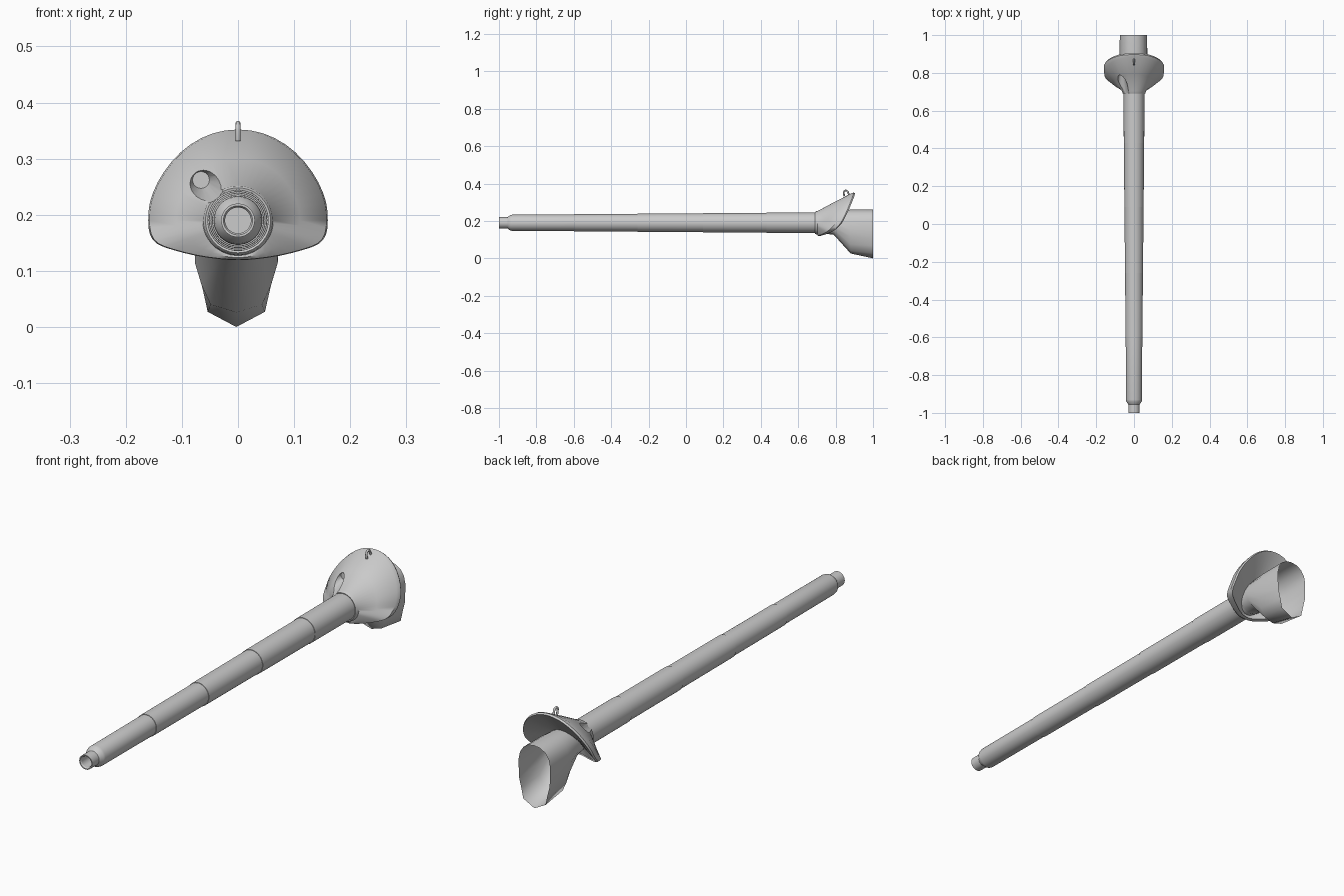
import bpy, bmesh, math
from mathutils import Vector

if "Cube" in bpy.data.objects:
    bpy.data.objects.remove(bpy.data.objects["Cube"])

AXIS_Z = 0.19
steel = bpy.data.materials.new("steel_grey")
steel.diffuse_color = (0.6, 0.6, 0.6, 1)
steel.use_nodes = True
steel.node_tree.nodes["Principled BSDF"].inputs["Base Color"].default_value = steel.diffuse_color


def make_object(name, bm, angle=30):
    bmesh.ops.recalc_face_normals(bm, faces=bm.faces)
    me = bpy.data.meshes.new(name)
    bm.to_mesh(me)
    bm.free()
    ob = bpy.data.objects.new(name, me)
    bpy.context.collection.objects.link(ob)
    me.materials.append(steel)
    smooth(ob, angle)
    return ob


def smooth(ob, angle=30):
    bpy.ops.object.select_all(action='DESELECT')
    ob.select_set(True)
    bpy.context.view_layer.objects.active = ob
    bpy.ops.object.shade_smooth_by_angle(angle=math.radians(angle))


def loft(name, rings, cap_start=False, cap_end=False, closed=False, angle=30):
    """Skin a list of point rings that all have the same count."""
    bm = bmesh.new()
    loops = [[bm.verts.new(p) for p in r] for r in rings]
    pairs = list(zip(loops, loops[1:]))
    if closed:
        pairs.append((loops[-1], loops[0]))
    n = len(loops[0])
    for a, b in pairs:
        for i in range(n):
            j = (i + 1) % n
            bm.faces.new((a[i], a[j], b[j], b[i]))
    if cap_start:
        bm.faces.new(loops[0])
    if cap_end:
        bm.faces.new(loops[-1])
    return make_object(name, bm, angle)


def circle(r, y, angles, x=0, z=AXIS_Z):
    return [Vector((x + r * math.sin(a), y, z + r * math.cos(a))) for a in angles]


def mirror_half(half):
    """Complete an outline running from top centre to bottom centre."""
    return half + [(-p[0],) + tuple(p[1:]) for p in half[-2:0:-1]]


def refine(ring):
    """Add a rounded midpoint to every side of a closed ring."""
    out = []
    n = len(ring)
    for i, p in enumerate(ring):
        q = ring[(i + 1) % n]
        out += [p, (p + q) * 0.5625 - (ring[i - 1] + ring[(i + 2) % n]) * 0.0625]
    return out


even = [math.tau * i / 48 for i in range(48)]

# Barrel: bore, muzzle, chamfer and stepped sleeves growing to the rear
profile = [(0.023, -0.85), (0.023, -0.995), (0.026, -1.0), (0.030, -1.0), (0.030, -0.955),
           (0.041, -0.94), (0.043, -0.93)]
r = 0.043
for y in (-0.60, -0.26, 0.09, 0.43):
    profile += [(r + 0.0008, y), (r + 0.0028, y)]
    r += 0.0028
profile += [(r + 0.0006, 0.75)]
loft("barrel", [circle(pr, py, even) for pr, py in profile], True, True)

# Mantlet: collar blending into a slanted, hollow-backed shield
half_rim = [(0, 0.352, 0.897), (0.045, 0.345, 0.895), (0.085, 0.325, 0.889), (0.118, 0.295, 0.877),
            (0.143, 0.258, 0.862), (0.157, 0.222, 0.845), (0.160, 0.190, 0.828), (0.157, 0.165, 0.806),
            (0.144, 0.148, 0.786), (0.115, 0.137, 0.766), (0.075, 0.127, 0.742), (0.035, 0.121, 0.722),
            (0, 0.119, 0.715)]
rim = refine([Vector((x, y, z)) for x, z, y in mirror_half(half_rim)])
angles = [math.atan2(p.x, p.z - AXIS_Z) for p in rim]


def scaled_rim(s, dy, side=0):
    return [Vector((p.x * s, p.y + dy + side * abs(p.x), AXIS_Z + (p.z - AXIS_Z) * s)) for p in rim]


collar = [circle(0.050, 0.692, angles), circle(0.058, 0.690, angles), circle(0.0615, 0.694, angles),
          circle(0.063, 0.704, angles)]
lip = scaled_rim(0.985, -0.008, -0.11)
middle = [a.lerp(b, 0.5) + Vector((0, -0.003, 0)) for a, b in zip(collar[-1], lip)]
dish = [Vector((0.052 * math.sin(a), 0.765 + 0.045 * math.cos(a), AXIS_Z + 0.052 * math.cos(a)))
        for a in angles]
mantlet = loft("mantlet", collar + [middle, lip, rim, scaled_rim(0.97, 0.007),
                                    scaled_rim(0.93, 0.002), dish], closed=True, angle=40)

# Sight port: a countersunk recess cut into the left side of the mantlet
port = [math.tau * i / 24 for i in range(24)]
cutter = loft("port_cutter", [circle(0.015, 0.792, port, -0.066, 0.262),
                              circle(0.044, 0.69, port, -0.066, 0.262)], True, True)
cut = mantlet.modifiers.new("port", 'BOOLEAN')
cut.object = cutter
cut.operation = 'DIFFERENCE'
cut.solver = 'EXACT'
bpy.context.view_layer.objects.active = mantlet
bpy.ops.object.modifier_apply(modifier="port")
bpy.data.objects.remove(cutter)
smooth(mantlet, 40)

# Rear housing: open sleeve dropping from the round breech to a pointed keel
half_end = [(0, 0.260), (0.027, 0.256), (0.050, 0.242), (0.066, 0.218), (0.072, 0.190),
            (0.072, 0.150), (0.070, 0.108), (0.060, 0.068), (0.051, 0.027), (0, 0.0)]
half_knee = [(0, 0.260), (0.027, 0.256), (0.050, 0.242), (0.066, 0.218), (0.072, 0.190),
             (0.074, 0.150), (0.074, 0.115), (0.062, 0.075), (0.046, 0.040), (0, 0.026)]


def section(half, y):
    return [Vector((x - 0.003, y, z)) for x, z in mirror_half(half)]


end = section(half_end, 1.0)
n = len(end)
neck = circle(0.058, 0.74, [math.tau * i / n for i in range(n)])
throat = circle(0.064, 0.79, [math.tau * i / n for i in range(n)])
loft("rear_housing", [neck, throat, section(half_knee, 0.88), end], angle=65)

# Lifting eye: bent rod on the top edge of the mantlet
curve = bpy.data.curves.new("lifting_eye", 'CURVE')
curve.dimensions = '3D'
curve.bevel_depth = 0.0045
curve.bevel_resolution = 2
curve.use_fill_caps = True
path = [(0.846, 0.332)]
path += [(0.855 - 0.012 * math.cos(math.pi * i / 8), 0.350 + 0.013 * math.sin(math.pi * i / 8))
         for i in range(9)]
path += [(0.874, 0.335)]
spline = curve.splines.new('POLY')
spline.points.add(len(path) - 1)
for point, (y, z) in zip(spline.points, path):
    point.co = (0, y, z, 1)
eye = bpy.data.objects.new("lifting_eye", curve)
bpy.context.collection.objects.link(eye)
curve.materials.append(steel)
bpy.ops.object.select_all(action='DESELECT')
eye.select_set(True)
bpy.context.view_layer.objects.active = eye
bpy.ops.object.convert(target='MESH')
smooth(bpy.context.view_layer.objects.active, 50)
